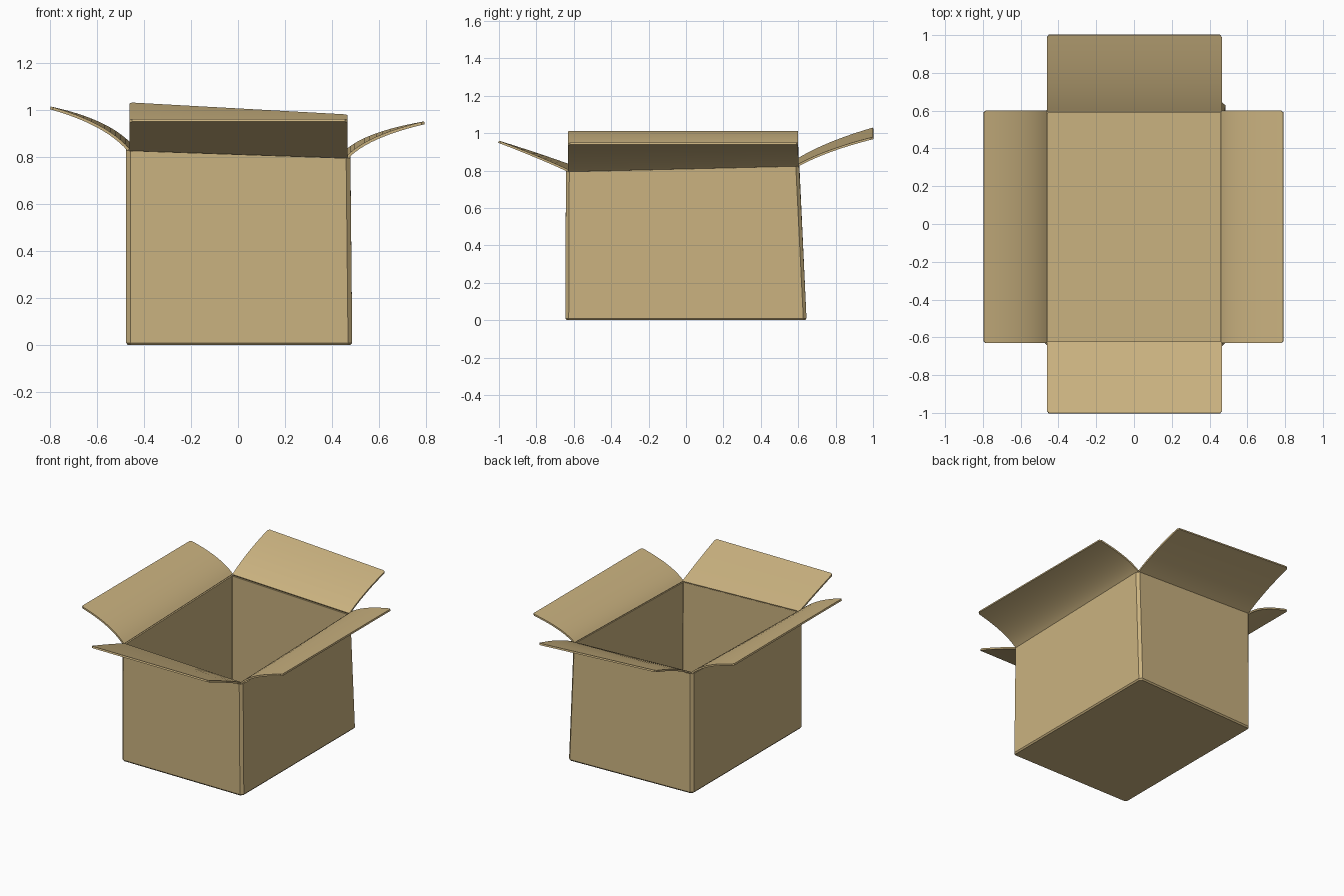
import bpy, bmesh
from mathutils import Vector

if "Cube" in bpy.data.objects:
    bpy.data.objects.remove(bpy.data.objects["Cube"])

# Cardboard colour
card = bpy.data.materials.new("cardboard tan")
card.use_nodes = True
tan = (0.59, 0.445, 0.215, 1)
card.diffuse_color = tan
card.node_tree.nodes["Principled BSDF"].inputs["Base Color"].default_value = tan
card.node_tree.nodes["Principled BSDF"].inputs["Roughness"].default_value = 0.9


def rim_height(x, y):
    """The rim slopes gently down towards the front left corner."""
    return 0.825 - 0.034 * x + 0.024 * y


def add_object(name, bm):
    mesh = bpy.data.meshes.new(name)
    bm.to_mesh(mesh)
    bm.free()
    mesh.materials.append(card)
    obj = bpy.data.objects.new(name, mesh)
    bpy.context.collection.objects.link(obj)
    return obj


def inset(corners, d):
    return [(x - d if x > 0 else x + d, y - d if y > 0 else y + d) for x, y in corners]


def ring(bm, corners, cut, z=None):
    """Loop of eight vertices: a quad with chamfered corners."""
    verts = []
    for i, corner in enumerate(corners):
        c = Vector(corner)
        for other in (corners[i - 1], corners[(i + 1) % 4]):
            p = c + (Vector(other) - c).normalized() * cut
            verts.append(bm.verts.new((p.x, p.y, rim_height(*p) if z is None else z)))
    return verts


# Open box: outer walls, rim, inner walls and floor; one back corner splays out
base = [(-0.475, -0.645), (0.485, -0.645), (0.485, 0.645), (-0.475, 0.607)]
top = [(-0.475, -0.642), (0.477, -0.642), (0.477, 0.605), (-0.475, 0.605)]
bm = bmesh.new()
rings = [ring(bm, inset(base, 0.008), 0.015, 0),
         ring(bm, base, 0.018, 0.01),
         ring(bm, top, 0.018),
         ring(bm, inset(top, 0.018), 0.002),
         ring(bm, inset(base, 0.018), 0.002, 0.015)]
for low, high in zip(rings, rings[1:]):
    for i in range(8):
        j = (i + 1) % 8
        bm.faces.new((low[i], low[j], high[j], high[i]))
bm.faces.new(rings[0][::-1])
bm.faces.new(rings[-1])
bmesh.ops.recalc_face_normals(bm, faces=bm.faces)
add_object("box_body", bm)


def flap(name, axis, hinge, bend, tip, span, tip_z):
    """Curved flap: hinge position, (position, height) of the bend, tip position,
    range along the hinge, and tip height at each end of that range."""
    bm = bmesh.new()
    rows = []
    steps = [i / 12 for i in range(12)] + [0.975, 1]
    middle = sum(span) / 2

    def place(along, out):
        return (out, along) if axis == "x" else (along, out)

    for t in steps:
        a, b, c = (1 - t) ** 2, 2 * t * (1 - t), t * t
        out = a * hinge + b * bend[0] + c * tip
        row = []
        for side, along, end_z in zip((1, -1), span, tip_z):
            start_z = rim_height(*place(along, hinge)) + 0.008
            start_tilt = start_z - rim_height(*place(middle, hinge)) - 0.008
            bend_z = bend[1] + (start_tilt + end_z - sum(tip_z) / 2) / 2
            z = a * start_z + b * bend_z + c * end_z
            trim = 0.01 if t == 1 else 0
            row.append(bm.verts.new((*place(along + side * trim, out), z)))
        rows.append(row)
    for r, s in zip(rows, rows[1:]):
        bm.faces.new((r[0], r[1], s[1], s[0]))
    bm.normal_update()
    for f in bm.faces:
        if f.normal.z < 0:
            f.normal_flip()
    obj = add_object(name, bm)
    thick = obj.modifiers.new("card thickness", "SOLIDIFY")
    thick.thickness = 0.012
    thick.offset = -1
    bpy.ops.object.select_all(action="DESELECT")
    obj.select_set(True)
    bpy.context.view_layer.objects.active = obj
    bpy.ops.object.modifier_apply(modifier=thick.name)
    bpy.ops.object.shade_smooth_by_angle(angle=0.6)


# Four open flaps
flap("left_flap", "x", 0.46, (0.546, 0.9), 0.79, (-0.63, 0.6), (0.95, 0.95))
flap("right_flap", "x", -0.46, (-0.56, 0.955), -0.795, (-0.63, 0.6), (1.013, 1.013))
flap("front_flap", "y", -0.622, (-0.77, 0.88), -1.0, (-0.46, 0.465), (0.96, 0.96))
flap("back_flap", "y", 0.592, (0.75, 0.938), 1.0, (-0.46, 0.465), (1.03, 0.98))
